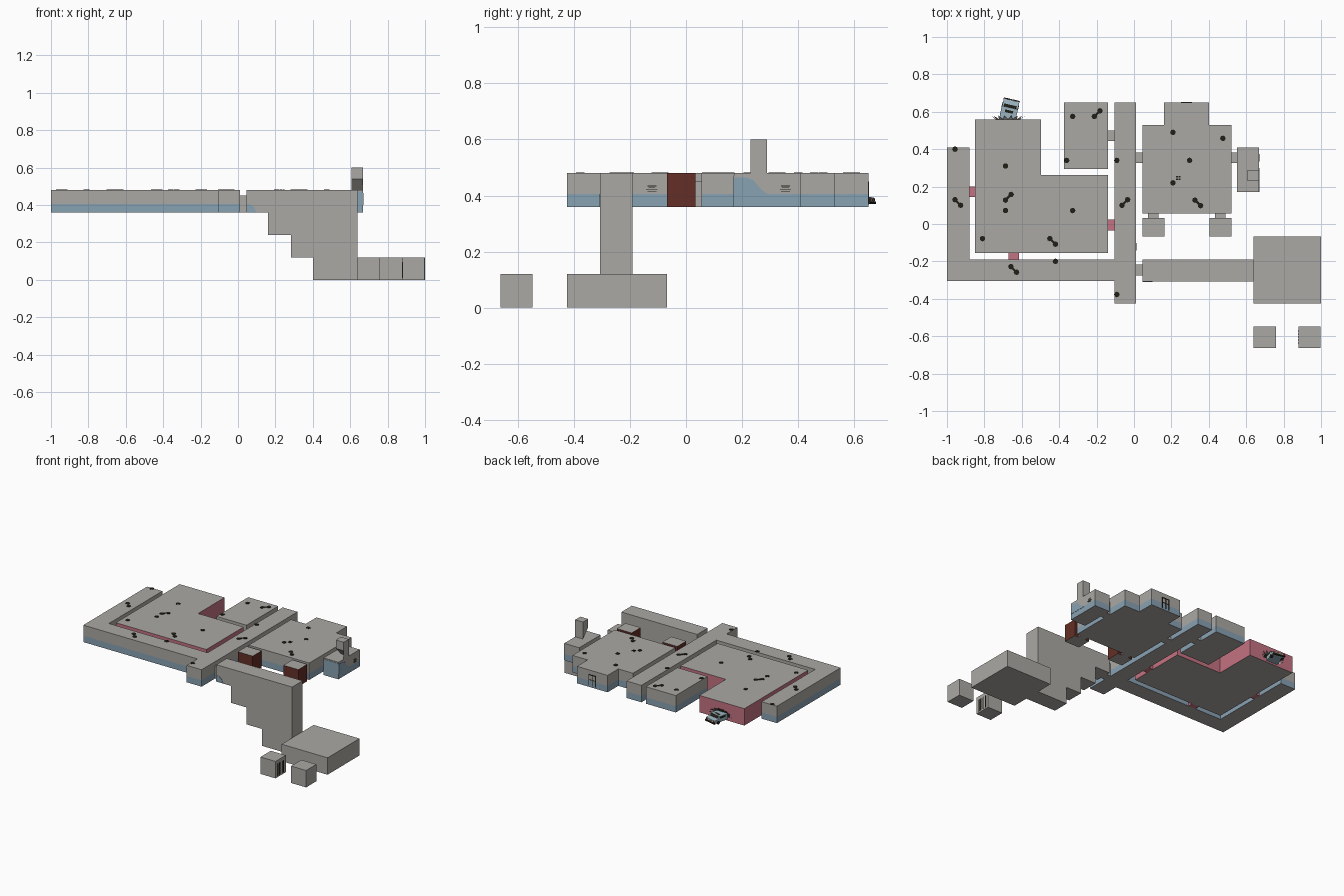
import bpy, bmesh, math
from mathutils import Matrix, Vector

if "Cube" in bpy.data.objects:
    bpy.data.objects.remove(bpy.data.objects["Cube"])


def mat(name, c):
    m = bpy.data.materials.new(name)
    m.diffuse_color = (*c, 1)
    m.use_nodes = True
    m.node_tree.nodes["Principled BSDF"].inputs["Base Color"].default_value = m.diffuse_color
    return m


GREY = mat("concrete grey", (0.41, 0.395, 0.37))
BLUE = mat("wainscot blue", (0.25, 0.36, 0.45))
PINK = mat("wall pink", (0.55, 0.17, 0.22))
RED = mat("brick red", (0.13, 0.028, 0.02))
DARK = mat("near black", (0.014, 0.014, 0.008))
CAR = mat("car pale blue", (0.33, 0.46, 0.53))
LAMP = mat("lamp red", (0.45, 0.03, 0.02))
PLATE = mat("plate tan", (0.55, 0.42, 0.12))


def finish(name, bm, mats):
    bmesh.ops.recalc_face_normals(bm, faces=bm.faces[:])
    me = bpy.data.meshes.new(name)
    bm.to_mesh(me)
    bm.free()
    for m in mats:
        me.materials.append(m)
    ob = bpy.data.objects.new(name, me)
    bpy.context.collection.objects.link(ob)
    return ob


def rect(x0, x1, y0, y1):
    return [(x0, y0), (x1, y0), (x1, y1), (x0, y1)]


def prism(name, outline, z0, z1, low=GREY, high=GREY, split=None):
    """Closed shell: grey floor and ceiling, walls coloured by height band."""
    bm = bmesh.new()
    levels = [z0, split, z1] if split else [z0, z1]
    rings = [[bm.verts.new((x, y, z)) for x, y in outline] for z in levels]
    n = len(outline)
    for k in range(len(rings) - 1):
        for i in range(n):
            j = (i + 1) % n
            f = bm.faces.new((rings[k][i], rings[k][j], rings[k + 1][j], rings[k + 1][i]))
            f.material_index = 1 if k == 0 else 2
    bm.faces.new(rings[0])
    bm.faces.new(rings[-1])
    return finish(name, bm, [GREY, low, high])


def side_prism(name, prof, a0, a1, axis, m):
    """Extrude a profile along x (profile y,z) or along y (profile x,z)."""
    bm = bmesh.new()
    put = (lambda p, a: (a, p[0], p[1])) if axis == 'x' else (lambda p, a: (p[0], a, p[1]))
    r = [[bm.verts.new(put(p, a)) for p in prof] for a in (a0, a1)]
    n = len(prof)
    for i in range(n):
        j = (i + 1) % n
        bm.faces.new((r[0][i], r[0][j], r[1][j], r[1][i]))
    bm.faces.new(r[0])
    bm.faces.new(r[1])
    return finish(name, bm, [m])


def box(name, x0, x1, y0, y1, z0, z1, m):
    return side_prism(name, [(x0, z0), (x1, z0), (x1, z1), (x0, z1)], y0, y1, 'y', m)


F, C, W = 0.36, 0.48, 0.405   # floor, ceiling, wainscot top

# corridors wrapped round the west side, joined to the long middle one
prism("corridors", [(-1, -0.305), (-0.105, -0.305), (-0.105, -0.425), (0.012, -0.425),
                    (0.012, 0.65), (-0.105, 0.65), (-0.105, -0.19), (-0.88, -0.19),
                    (-0.88, 0.41), (-1, 0.41)], F, C, BLUE, GREY, W)
# rooms
prism("pink_room", [(-0.85, -0.155), (-0.14, -0.155), (-0.14, 0.263), (-0.497, 0.263),
                    (-0.497, 0.56), (-0.85, 0.56)], F, C, PINK)
prism("north_room", rect(-0.375, -0.14, 0.295, 0.65), F, C, BLUE, GREY, W)
prism("east_room", [(0.045, 0.055), (0.52, 0.055), (0.52, 0.53), (0.4, 0.53), (0.4, 0.65),
                    (0.16, 0.65), (0.16, 0.53), (0.045, 0.53)], F, C, BLUE, GREY, W)
prism("closet", rect(0.55, 0.668, 0.172, 0.41), F, C, BLUE, GREY, W)
for i, x in enumerate((0.045, 0.403)):
    prism(f"red_cell_{i}", rect(x, x + 0.117, -0.067, 0.033), F, C, RED)

# higher blue panels on the closet
side_prism("closet_east_panel", [(0.172, 0.40), (0.30, 0.40), (0.27, 0.42), (0.24, 0.455),
                                 (0.215, 0.465), (0.172, 0.465)], 0.668, 0.67, 'x', BLUE)
box("closet_front_panel", 0.55, 0.668, 0.17, 0.172, F, 0.472, BLUE)

# low doorways between rooms
doors = [(-0.14, -0.105, 0.443, 0.5, GREY), (0.012, 0.045, 0.325, 0.383, GREY),
         (0.52, 0.55, 0.325, 0.383, GREY), (0.012, 0.045, -0.275, -0.217, GREY),
         (0.075, 0.132, 0.033, 0.055, GREY), (0.433, 0.49, 0.033, 0.055, GREY),
         (-0.88, -0.85, 0.145, 0.2, PINK), (-0.14, -0.105, -0.035, 0.023, PINK),
         (-0.672, -0.615, -0.19, -0.155, PINK)]
for i, (x0, x1, y0, y1, m) in enumerate(doors):
    box(f"doorway_{i}", x0, x1, y0, y1, F, 0.452, m)

# shaft over the closet, with a sloped lower face and one side panel
side_prism("shaft", [(0.23, 0.6), (0.288, 0.6), (0.288, 0.48), (0.23, 0.54)], 0.607, 0.668, 'x', GREY)
side_prism("shaft_side", [(0.23, 0.48), (0.288, 0.48), (0.23, 0.54)], 0.666, 0.668, 'x', GREY)

# stepped stairwell, lower hall and two small cells
side_prism("stairwell", [(0.045, C), (0.045, F), (0.16, F), (0.16, 0.24), (0.283, 0.24),
                         (0.283, 0.12), (0.402, 0.12), (0.402, 0), (0.64, 0), (0.64, C)],
           -0.307, -0.19, 'y', GREY)
side_prism("stairwell_blue_panel", [(0.045, F + 0.001), (0.1, F + 0.001), (0.085, 0.39), (0.06, W), (0.045, W)],
           -0.309, -0.307, 'y', BLUE)
box("lower_hall", 0.64, 1, -0.425, -0.067, 0, 0.12, GREY)
for i, x in enumerate((0.64, 0.88)):
    box(f"lower_cell_{i}", x, x + 0.118, -0.662, -0.547, 0, 0.12, GREY)
    face = 0.758 if i == 0 else 0.878
    for k in range(5):   # cell bars on the facing sides
        y = -0.64 + k * 0.016
        box(f"cell_bar_{i}_{k}", face, face + 0.002, y, y + 0.007, 0.01, 0.095, DARK)

# dark ceiling marks: single discs or linked pairs
R = 0.015


def disc(bm, x, y, z):
    bmesh.ops.create_cone(bm, cap_ends=True, segments=8, radius1=R, radius2=R, depth=0.003,
                          matrix=Matrix.Translation((x, y, z)))


def link(bm, a, b, z):
    d = Vector(b) - Vector(a)
    mid = (Vector(a) + Vector(b)) / 2
    bmesh.ops.create_cube(bm, size=1, matrix=Matrix.Translation((mid.x, mid.y, z))
                          @ Matrix.Rotation(math.atan2(d.y, d.x), 4, 'Z')
                          @ Matrix.Diagonal((d.length, 0.012, 0.003, 1)))


singles = [(-0.957, 0.4), (-0.687, 0.31), (-0.687, 0.072), (-0.81, -0.078), (-0.42, -0.2),
           (-0.328, 0.072), (-0.328, 0.575), (-0.36, 0.34), (-0.092, 0.34), (-0.092, -0.377),
           (0.208, 0.49), (0.475, 0.458), (0.297, 0.34), (0.208, 0.22)]
pairs = [(-0.957, 0.13, -1), (-0.687, 0.128, 1), (-0.45, -0.078, -1), (-0.658, -0.228, -1),
         (-0.212, 0.575, 1), (-0.064, 0.1, 1), (0.326, 0.128, -1)]
bm = bmesh.new()
for x, y in singles:
    disc(bm, x, y, C + 0.001)
for x, y, s in pairs:
    a, b = (x, y), (x + 0.03, y + s * 0.03)
    disc(bm, *a, C + 0.001)
    disc(bm, *b, C + 0.001)
    link(bm, a, b, C + 0.001)
for dx in (0, 0.013):
    for dy in (0, 0.013):
        bmesh.ops.create_cube(bm, size=1, matrix=Matrix.Translation((0.23 + dx, 0.24 + dy, C + 0.001))
                              @ Matrix.Diagonal((0.009, 0.009, 0.003, 1)))
finish("ceiling_marks", bm, [DARK])

# wall vents of thin slots
for i, (x, y) in enumerate(((0.012, -0.122), (0.668, 0.355))):
    for k in range(4):
        h = 0.012 + 0.004 * (k % 2) + 0.004 * (k < 2)
        z = 0.412 + k * 0.007
        box(f"vent_{i}_{k}", x, x + 0.002, y - h, y + h, z, z + 0.002, DARK)

# window frame on the back of the east room
for n, (x0, x1, z0, z1) in enumerate(((0.25, 0.256, 0.37, 0.45), (0.304, 0.31, 0.37, 0.45),
                                      (0.278, 0.282, 0.37, 0.45), (0.25, 0.31, 0.444, 0.45),
                                      (0.25, 0.31, 0.41, 0.414))):
    box(f"window_bar_{n}", x0, x1, 0.65, 0.652, z0, z1, DARK)

# crashed car sticking out of the pink room, built along y then turned
parts = []
parts.append(side_prism("car_body", [(-0.05, 0.372), (0.055, 0.372), (0.063, 0.378), (0.061, 0.392),
                                     (0.035, 0.397), (0.02, 0.412), (-0.05, 0.412)],
                        -0.043, 0.043, 'x', CAR))
parts.append(side_prism("car_rear_glass", [(0.034, 0.398), (0.021, 0.411), (0.022, 0.413), (0.036, 0.399)],
                        -0.035, 0.035, 'x', DARK))
parts.append(box("car_bumper", -0.044, 0.044, 0.058, 0.067, 0.369, 0.379, DARK))
parts.append(box("car_plate", -0.01, 0.01, 0.062, 0.065, 0.381, 0.388, PLATE))
parts.append(box("car_roof_mark", -0.022, 0.022, -0.008, 0.006, 0.411, 0.413, DARK))
for s in (-1, 1):
    x = sorted((s * 0.028, s * 0.041))
    parts.append(box("car_tail_lamp", *x, 0.06, 0.064, 0.381, 0.39, LAMP))
    x = sorted((s * 0.042, s * 0.044))
    parts.append(box("car_side_glass", *x, -0.03, 0.018, 0.396, 0.408, DARK))
    bm = bmesh.new()
    bmesh.ops.create_cone(bm, cap_ends=True, segments=12, radius1=0.012, radius2=0.012, depth=0.014,
                          matrix=Matrix.Translation((s * 0.038, 0.03, 0.373)) @ Matrix.Rotation(math.pi / 2, 4, 'Y'))
    parts.append(finish("car_wheel", bm, [DARK]))
for ob in parts:
    ob.data.transform(Matrix.Translation((-0.668, 0.602, 0)) @ Matrix.Rotation(math.radians(-13), 4, 'Z'))

# torn wall shards flaring out round the car
bm = bmesh.new()
cx, cz = -0.674, 0.385
N = 8
for i in range(N):
    a0, a1 = math.pi * i / N, math.pi * (i + 1) / N
    am = (a0 + a1) / 2
    ring = [bm.verts.new((cx + 0.066 * math.cos(a), 0.56, cz + 0.042 * math.sin(a))) for a in (a0, a1)]
    tip = bm.verts.new((cx + 0.095 * math.cos(am), 0.58, cz + 0.058 * math.sin(am)))
    bm.faces.new((*ring, tip))
finish("wall_shards", bm, [GREY])
bm = bmesh.new()
hole = [bm.verts.new((cx + 0.066 * math.cos(math.pi * i / N), 0.5612, cz + 0.042 * math.sin(math.pi * i / N)))
        for i in range(N + 1)]
bm.faces.new(hole)
finish("wall_hole", bm, [DARK])
